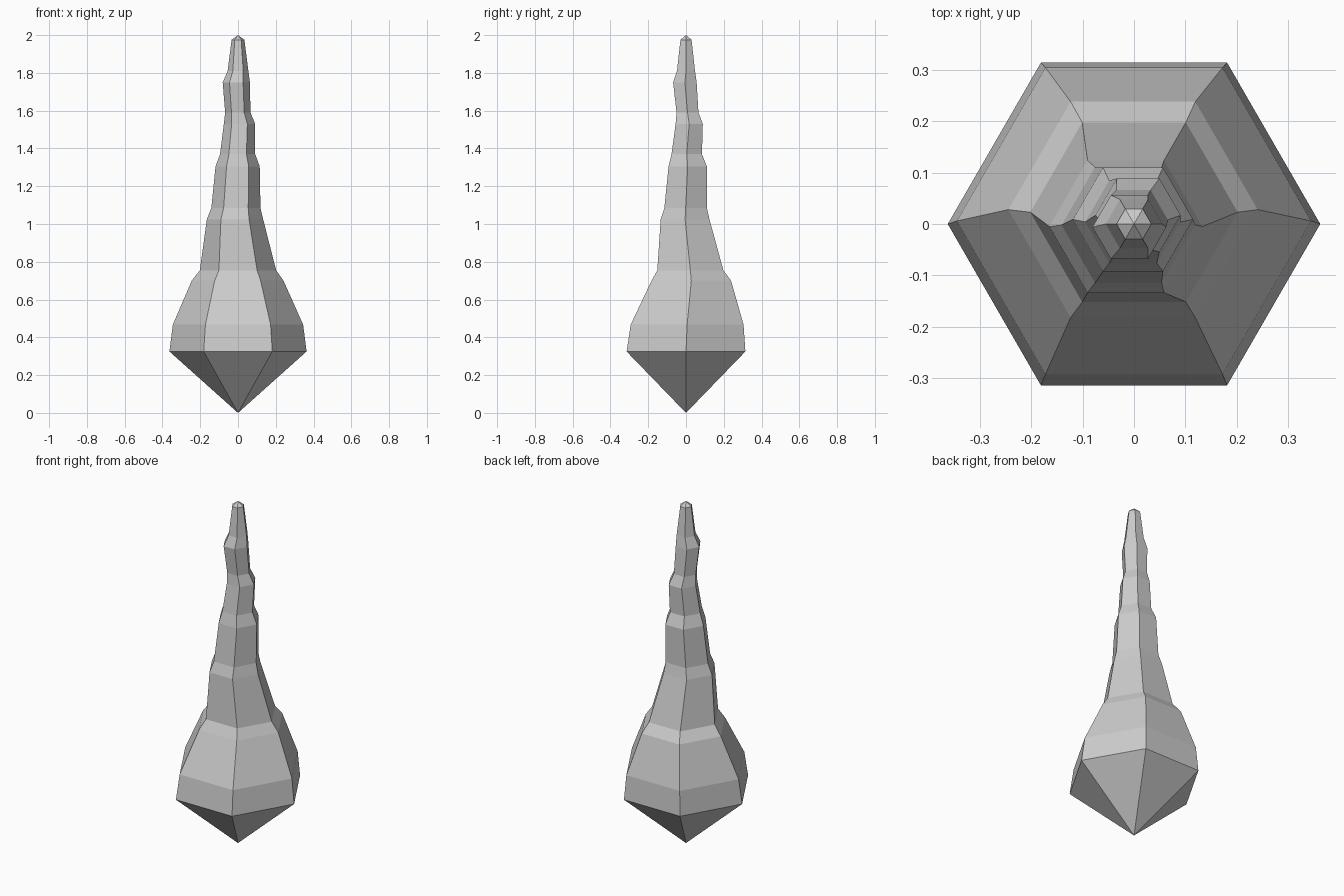
import bpy, bmesh
from math import cos, sin, pi

if "Cube" in bpy.data.objects:
    bpy.data.objects.remove(bpy.data.objects["Cube"])

# Hexagonal cross-sections: height, radius, centre x, centre y
RINGS = [
    (0.325, 0.363, 0, 0),
    (0.467, 0.345, 0, 0.006),
    (0.70, 0.243, -0.002, 0.028),
    (0.755, 0.202, 0, 0.023),
    (1.025, 0.149, -0.016, -0.005),
    (1.085, 0.130, -0.011, -0.002),
    (1.305, 0.117, -0.002, 0.009),
    (1.37, 0.093, -0.002, 0.004),
    (1.53, 0.083, 0.008, 0.017),
    (1.59, 0.067, -0.001, 0.008),
    (1.75, 0.072, -0.009, -0.006),
    (1.81, 0.055, 0, 0),
    (1.975, 0.034, 0, 0),
]
SIDES = 6

bm = bmesh.new()

# Stacked rings of the spire
loops = [[bm.verts.new((cx + r * cos(2 * pi * i / SIDES),
                        cy + r * sin(2 * pi * i / SIDES), z))
          for i in range(SIDES)] for z, r, cx, cy in RINGS]

# Pointed bottom and top
bottom = bm.verts.new((0, 0, 0))
top = bm.verts.new((0, 0, 2))

for i in range(SIDES):
    j = (i + 1) % SIDES
    bm.faces.new((bottom, loops[0][j], loops[0][i]))
    for a, b in zip(loops, loops[1:]):
        bm.faces.new((a[i], a[j], b[j], b[i]))
    bm.faces.new((loops[-1][i], loops[-1][j], top))

bmesh.ops.recalc_face_normals(bm, faces=bm.faces)
mesh = bpy.data.meshes.new("crystal_spire")
bm.to_mesh(mesh)
bm.free()
bpy.context.collection.objects.link(bpy.data.objects.new("crystal_spire", mesh))
